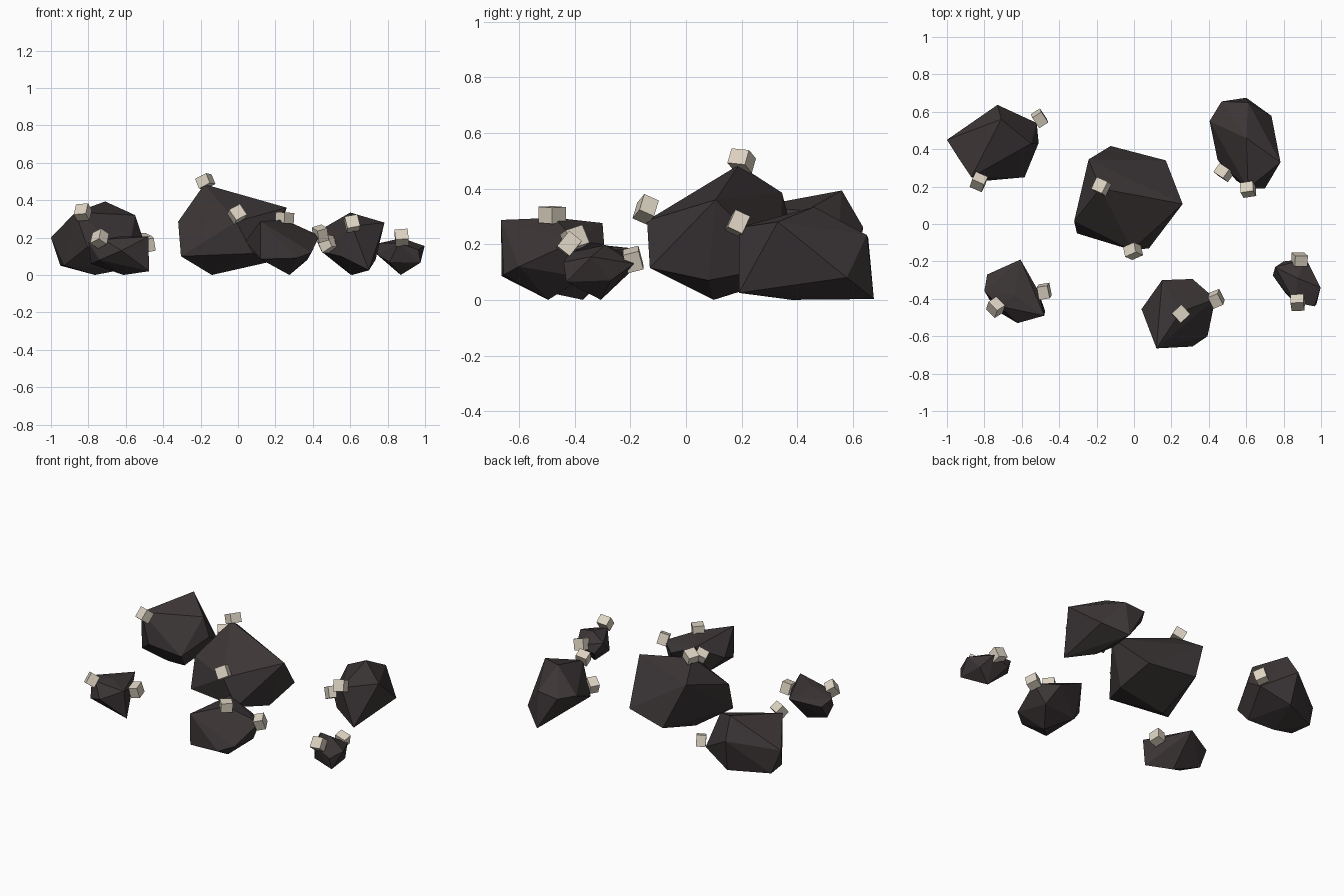
import bpy, bmesh
from mathutils import Vector, Matrix


def material(name, rgb):
    m = bpy.data.materials.new(name)
    m.diffuse_color = (*rgb, 1)
    return m


ROCK = material("dark_rock", (0.045, 0.036, 0.037))
CHIP = material("pale_stone", (0.72, 0.65, 0.54))


def finish(bm, name, mat):
    bmesh.ops.recalc_face_normals(bm, faces=bm.faces)
    me = bpy.data.meshes.new(name)
    bm.to_mesh(me)
    bm.free()
    me.materials.append(mat)
    ob = bpy.data.objects.new(name, me)
    bpy.context.collection.objects.link(ob)


def rock(name, top, upper, lower, base, chips):
    """Faceted boulder (hull of a peak, two rings and a foot) with stone chips."""
    bm = bmesh.new()
    pts = [Vector(p) for p in (top, *upper, *lower, base)]
    for p in pts:
        bm.verts.new(p)
    hull = bmesh.ops.convex_hull(bm, input=bm.verts[:])
    junk = {v for v in hull["geom_interior"] + hull["geom_unused"]
            if isinstance(v, bmesh.types.BMVert)}
    bmesh.ops.delete(bm, geom=list(junk), context='VERTS')
    finish(bm, name, ROCK)
    # small blocks tilted to sit on the rock surface
    centre = sum(pts, Vector()) / len(pts)
    for i, (pos, twist) in enumerate(chips):
        pos = Vector(pos)
        turn = (pos - centre).to_track_quat('Z', 'Y').to_matrix().to_4x4()
        cb = bmesh.new()
        bmesh.ops.create_cube(cb, size=1, matrix=Matrix.Translation(pos) @ turn
                              @ Matrix.Rotation(twist, 4, 'Z')
                              @ Matrix.Diagonal((0.07, 0.07, 0.058, 1)))
        finish(cb, f"{name}_chip_{i + 1}", CHIP)


# large centre boulder
rock("centre_boulder", (-0.18, 0.19, 0.485),
     [(0.26, 0.107, 0.36), (-0.01, -0.14, 0.285),
      (-0.32, 0.015, 0.285), (-0.243, 0.345, 0.385)],
     [(-0.305, -0.05, 0.10), (0.08, -0.13, 0.115), (0.17, 0.08, 0.07),
      (0.17, 0.34, 0.12), (-0.125, 0.417, 0.10)],
     (-0.14, 0.10, 0),
     [((-0.175, 0.20, 0.50), 0.2), ((-0.005, -0.145, 0.325), 0.5)])

# back left boulder
rock("back_left_boulder", (-0.71, 0.56, 0.393),
     [(-0.73, 0.637, 0.26), (-0.87, 0.25, 0.335), (-0.55, 0.43, 0.32),
      (-0.52, 0.54, 0.13), (-1.0, 0.45, 0.20)],
     [(-0.585, 0.25, 0.12), (-0.805, 0.23, 0.15), (-0.95, 0.48, 0.05),
      (-0.93, 0.34, 0.05), (-0.51, 0.433, 0.20), (-0.71, 0.59, 0.05),
      (-0.61, 0.32, 0.03)],
     (-0.765, 0.37, 0),
     [((-0.83, 0.225, 0.335), 0.1), ((-0.505, 0.565, 0.18), 0.3)])

# back right boulder
rock("back_right_boulder", (0.60, 0.46, 0.334),
     [(0.783, 0.33, 0.28), (0.61, 0.19, 0.26), (0.404, 0.55, 0.22),
      (0.468, 0.655, 0.22), (0.61, 0.65, 0.233)],
     [(0.70, 0.19, 0.025), (0.55, 0.23, 0.10), (0.447, 0.342, 0.125),
      (0.735, 0.578, 0.08), (0.60, 0.675, 0.003)],
     (0.61, 0.38, 0),
     [((0.61, 0.185, 0.275), 0.2), ((0.48, 0.275, 0.165), 0.5)])

# front left boulder
rock("front_left_boulder", (-0.64, -0.38, 0.205),
     [(-0.785, -0.27, 0.15), (-0.80, -0.358, 0.175), (-0.72, -0.44, 0.19),
      (-0.48, -0.49, 0.205), (-0.516, -0.35, 0.17)],
     [(-0.607, -0.19, 0.185), (-0.785, -0.33, 0.06), (-0.623, -0.53, 0.13),
      (-0.475, -0.465, 0.02), (-0.74, -0.46, 0.08)],
     (-0.612, -0.37, 0),
     [((-0.74, -0.445, 0.195), 0.4), ((-0.48, -0.36, 0.165), 0.2)])

# front centre boulder
rock("front_centre_boulder", (0.25, -0.47, 0.295),
     [(0.12, -0.665, 0.287), (0.15, -0.30, 0.276), (0.313, -0.294, 0.20),
      (0.435, -0.40, 0.21), (0.04, -0.455, 0.18)],
     [(0.393, -0.60, 0.12), (0.313, -0.655, 0.09), (0.12, -0.662, 0.085),
      (0.37, -0.37, 0.08), (0.115, -0.41, 0.093)],
     (0.275, -0.495, 0),
     [((0.25, -0.48, 0.305), 0.6), ((0.44, -0.40, 0.22), 0.3)])

# small right boulder
rock("right_boulder", (0.875, -0.29, 0.197),
     [(0.755, -0.23, 0.17), (0.92, -0.187, 0.13), (0.998, -0.34, 0.155),
      (0.86, -0.42, 0.17), (0.965, -0.44, 0.135)],
     [(0.742, -0.275, 0.11), (0.975, -0.43, 0.065), (0.81, -0.37, 0.07),
      (0.80, -0.20, 0.10), (0.96, -0.27, 0.07)],
     (0.87, -0.306, 0),
     [((0.885, -0.19, 0.145), 0.3), ((0.875, -0.42, 0.20), 0.1)])
